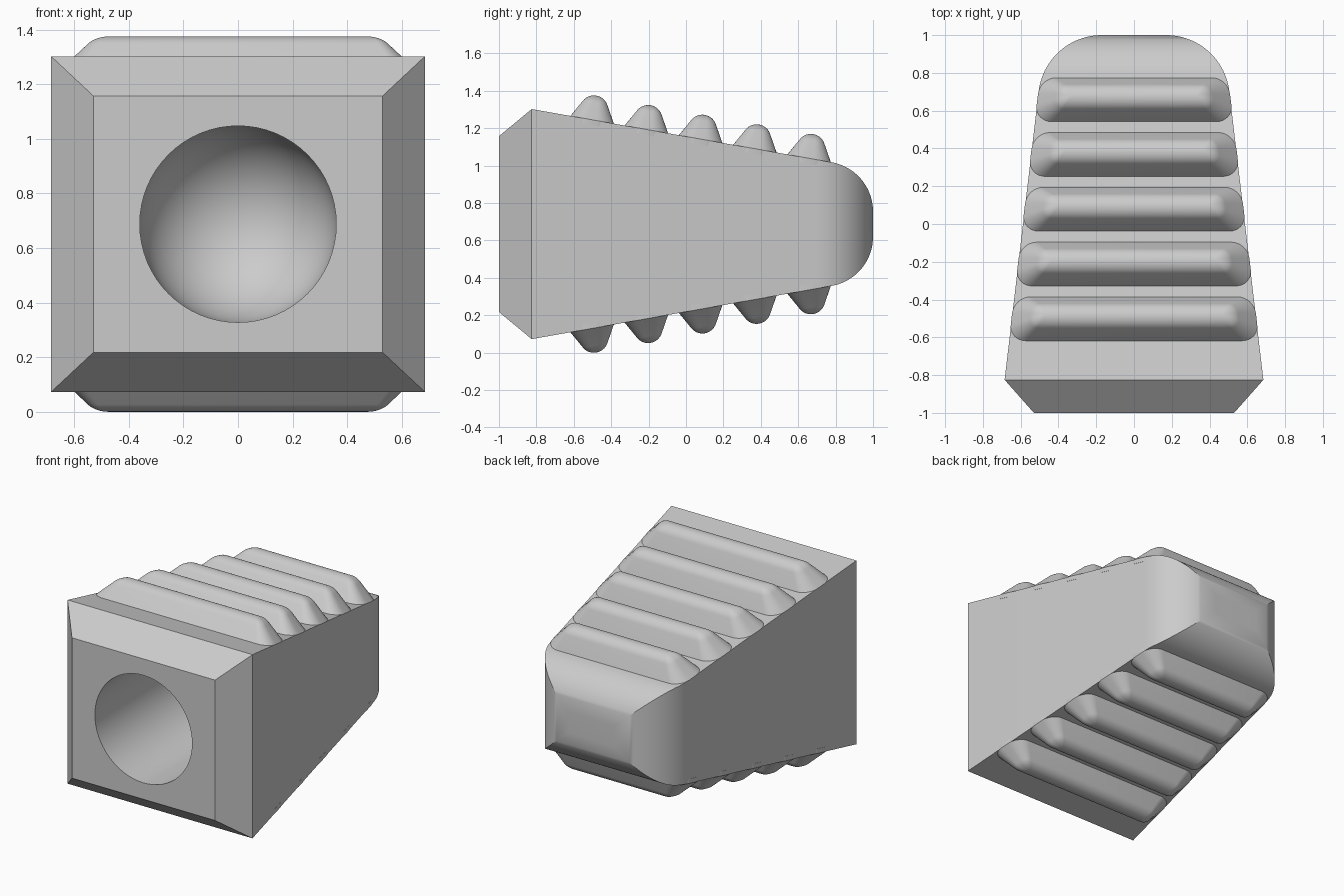
import bpy, bmesh, math
from mathutils import Vector

if "Cube" in bpy.data.objects:
    bpy.data.objects.remove(bpy.data.objects["Cube"])

MID = 0.6875            # height of the centre line
SHOULDER = -0.825       # widest section of the body

grey = bpy.data.materials.new("light grey")
grey.use_nodes = True
colour = (0.6, 0.6, 0.6, 1)
grey.diffuse_color = colour
grey.node_tree.nodes["Principled BSDF"].inputs["Base Color"].default_value = colour


def taper(y, start, slope, radius):
    """Half size of the body at y: straight taper, then a fillet into the end."""
    centre = 1 - radius
    bend = centre + radius * math.sin(math.atan(slope))
    straight = start - slope * (y - SHOULDER)
    if y <= bend:
        return straight
    drop = math.sqrt(max(radius ** 2 - (y - centre) ** 2, 0))
    at_bend = start - slope * (bend - SHOULDER)
    return at_bend - math.sqrt(radius ** 2 - (bend - centre) ** 2) + drop


def half_width(y):
    return taper(y, 0.685, 0.118, 0.337)


def half_height(y):
    return taper(y, 0.615, 0.1775, 0.267)


def loft(bm, rings):
    """Join successive rings of vertices with quads."""
    for a, b in zip(rings, rings[1:]):
        n = len(a)
        for i in range(n):
            j = (i + 1) % n
            bm.faces.new((a[i], a[j], b[j], b[i]))


def finish(bm, name):
    bmesh.ops.remove_doubles(bm, verts=bm.verts, dist=1e-5)
    bmesh.ops.recalc_face_normals(bm, faces=bm.faces)
    mesh = bpy.data.meshes.new(name)
    bm.to_mesh(mesh)
    bm.free()
    mesh.materials.append(grey)
    ob = bpy.data.objects.new(name, mesh)
    bpy.context.collection.objects.link(ob)
    bpy.ops.object.select_all(action='DESELECT')
    ob.select_set(True)
    bpy.context.view_layer.objects.active = ob
    bpy.ops.object.shade_smooth_by_angle(angle=math.radians(25))
    return ob


# Tapered body with chamfered front and rounded back
bm = bmesh.new()
CORNERS = ((1, 1), (-1, 1), (-1, -1), (1, -1))
STEPS = 24
sections = [(-1, 0.53, 0.47), (SHOULDER, 0.685, 0.615)]
for k in range(STEPS + 1):
    y = 0.7 + 0.3 * math.sin(math.pi / 2 * k / STEPS)
    sections.append((y, half_width(y), half_height(y)))
rings = [[bm.verts.new((sx * w, y, MID + sz * h)) for sx, sz in CORNERS]
         for y, w, h in sections]
loft(bm, rings)
bm.faces.new(rings[-1])

# Round-bottomed socket in the front face
SEG, BORE, FLOOR = 64, 0.36, -0.2
levels = [(-1, BORE)]
for k in range(13):
    t = math.pi / 2 * k / 13
    levels.append((FLOOR + BORE * math.sin(t), BORE * math.cos(t)))
bore = []
for y, r in levels:
    angles = [math.pi / 4 + math.tau * i / SEG for i in range(SEG)]
    bore.append([bm.verts.new((r * math.cos(a), y, MID + r * math.sin(a)))
                 for a in angles])
loft(bm, bore)
tip = bm.verts.new((0, FLOOR + BORE, MID))
for i in range(SEG):
    bm.faces.new((bore[-1][i], bore[-1][(i + 1) % SEG], tip))

# Front rim: four faces between the square edge and the round opening
quarter = SEG // 4
for q in range(4):
    arc = [bore[0][(q * quarter + i) % SEG] for i in range(quarter + 1)]
    bm.faces.new([rings[0][(q + 1) % 4], rings[0][q]] + arc)
finish(bm, "body")


# Grip ridges: rounded hipped bars lying on the sloping faces
BASE, PEAK, ROUND = 0.118, 0.131, 0.076
FLANK = math.radians(60)
slope = math.atan(0.1775)


def ridge_levels():
    """(half depth, height, end inset) from the root to the crest."""
    edge = ROUND * math.sin(FLANK)
    top = PEAK - ROUND * (1 - math.cos(FLANK))
    out = [(BASE, -0.03, 0), (BASE, 0, 0), (edge, top, top)]
    for k in range(1, 9):
        t = FLANK * (1 - k / 8)
        depth = ROUND * math.sin(t)
        out.append((depth, PEAK - ROUND * (1 - math.cos(t)),
                    top + 0.09 * (1 - depth / edge)))
    return out


def ridge(name, y0, side):
    bm = bmesh.new()
    length = half_width(y0) + 0.002
    root = half_height(y0)
    rings = []
    for depth, height, inset in ridge_levels():
        r = 0.75 * depth
        ring = []
        for q, (sx, sy) in enumerate(CORNERS):
            for i in range(9):
                a = math.pi / 2 * (q + i / 8)
                x = sx * (length - inset - r) + r * math.cos(a)
                v = sy * (depth - r) + r * math.sin(a)
                # tilt onto the slope and follow the body's side taper
                y = y0 + v * math.cos(slope) + height * math.sin(slope)
                z = root - v * math.sin(slope) + height * math.cos(slope)
                x *= 1 - 0.118 * v / length
                ring.append(bm.verts.new(Vector((x, y, MID + side * z))))
        rings.append(ring)
    loft(bm, rings)
    bm.faces.new(rings[0])
    bmesh.ops.dissolve_degenerate(bm, dist=1e-5, edges=bm.edges)
    finish(bm, name)


for side, label in ((1, "top"), (-1, "bottom")):
    for k in range(5):
        ridge(f"{label}_ridge_{k + 1}", -0.502 + 0.29 * k, side)
